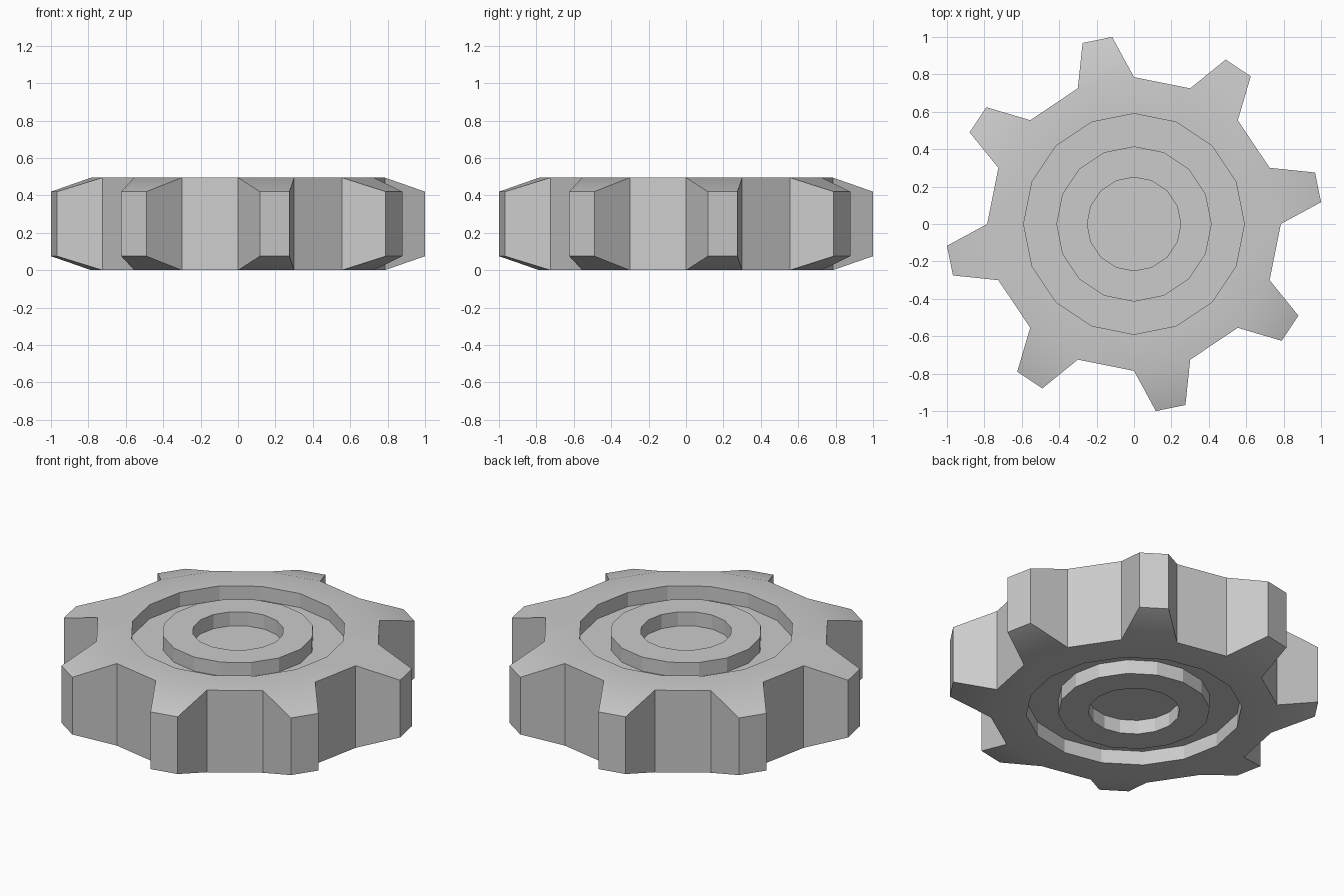
import bpy, bmesh, math
from mathutils import Matrix

if "Cube" in bpy.data.objects:
    bpy.data.objects.remove(bpy.data.objects["Cube"])

N = 16          # sides of every ring
H = 0.495       # full thickness
D = 0.085       # depth of the bore and groove recesses
TIP = 0.075     # how far the tooth tips taper in from each face

bm = bmesh.new()


def ring(r, z):
    return [bm.verts.new((r * math.cos(2 * math.pi * i / N),
                          r * math.sin(2 * math.pi * i / N), z)) for i in range(N)]


def bridge(a, b, skip=1):
    for i in range(0 if skip == 1 else 1, N, skip):
        j = (i + 1) % N
        bm.faces.new((a[i], a[j], b[j], b[i]))


# recessed bore, raised hub, groove and rim for one face of the wheel
half = [(0.25, D), (0.25, 0), (0.415, 0), (0.415, D), (0.59, D), (0.59, 0), (0.785, 0)]


def wheel_face(z_of):
    rings = [ring(r, z_of(d)) for r, d in half]
    bm.faces.new(rings[0])
    for a, b in zip(rings, rings[1:]):
        bridge(a, b)
    return rings[-1]


top = wheel_face(lambda d: H - d)
bot = wheel_face(lambda d: d)

# outer wall between the teeth
bridge(top, bot, skip=2)

# eight tapered teeth on alternate sides
for i in range(0, N, 2):
    turn = Matrix.Rotation(2 * math.pi * i / N, 3, 'Z')
    tip = [bm.verts.new(turn @ bm_v) for bm_v in (
        Matrix.Translation((x, y, z)).translation
        for z in (H - TIP, TIP) for x, y in ((1.0, 0.117), (0.968, 0.275)))]
    ta, tb, ba, bb = tip
    j = i + 1
    bm.faces.new((top[i], top[j], tb, ta))
    bm.faces.new((bot[i], bot[j], bb, ba))
    bm.faces.new((top[i], ta, ba, bot[i]))
    bm.faces.new((top[j], tb, bb, bot[j]))
    bm.faces.new((ta, tb, bb, ba))

bmesh.ops.recalc_face_normals(bm, faces=bm.faces[:])
mesh = bpy.data.meshes.new("gear_wheel")
bm.to_mesh(mesh)
bm.free()
gear = bpy.data.objects.new("gear_wheel", mesh)
bpy.context.collection.objects.link(gear)

# soft shading over the tooth tapers, crisp edges elsewhere
bpy.context.view_layer.objects.active = gear
gear.select_set(True)
bpy.ops.object.shade_smooth_by_angle(angle=math.radians(20))
